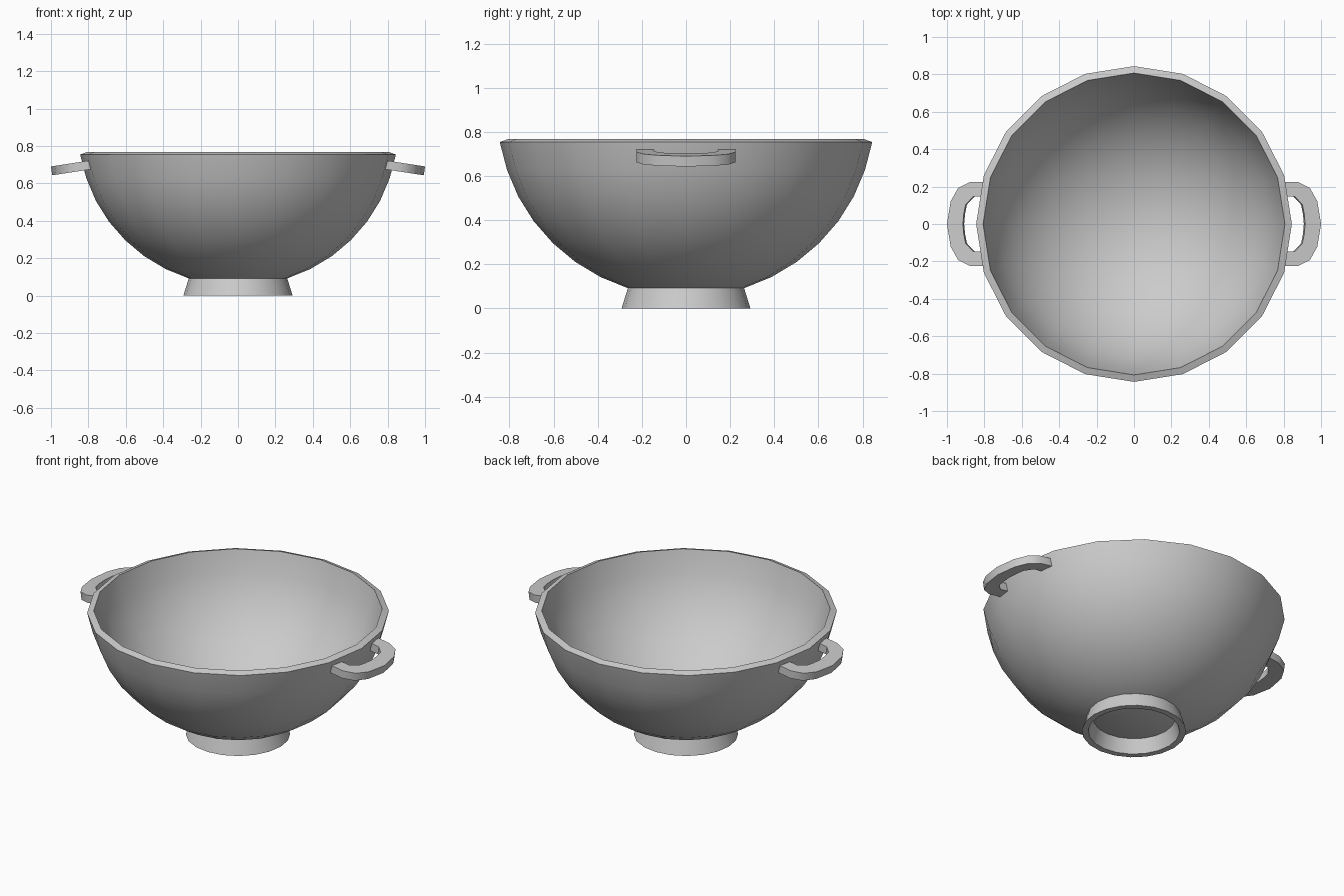
import bpy, bmesh
from math import sin, cos, pi, radians

if "Cube" in bpy.data.objects:
    bpy.data.objects.remove(bpy.data.objects["Cube"])

SIDES = 20


def finish(name, bm, smooth=True):
    bmesh.ops.recalc_face_normals(bm, faces=bm.faces[:])
    mesh = bpy.data.meshes.new(name)
    bm.to_mesh(mesh)
    bm.free()
    ob = bpy.data.objects.new(name, mesh)
    bpy.context.collection.objects.link(ob)
    if smooth:
        bpy.ops.object.select_all(action='DESELECT')
        ob.select_set(True)
        bpy.context.view_layer.objects.active = ob
        bpy.ops.object.shade_smooth_by_angle(angle=radians(35))
    return ob


def lathe(name, profile, closed=False):
    """Spin an (r, z) profile around z."""
    bm = bmesh.new()
    rings = []
    for r, z in profile:
        if r < 1e-6:
            rings.append([bm.verts.new((0, 0, z))] * SIDES)
        else:
            rings.append([bm.verts.new((r * cos(2 * pi * i / SIDES),
                                        r * sin(2 * pi * i / SIDES), z))
                          for i in range(SIDES)])
    pairs = list(zip(rings, rings[1:]))
    if closed:
        pairs.append((rings[-1], rings[0]))
    for a, b in pairs:
        for i in range(SIDES):
            j = (i + 1) % SIDES
            bm.faces.new(list(dict.fromkeys((a[i], a[j], b[j], b[i]))))
    return finish(name, bm)


# Bowl: part of a sphere in 9 degree steps, with wall thickness
R, H, CZ, T = 0.853, 0.835, 0.886, 0.038
angles = [radians(9 * k) for k in range(10)]
outer = [(R * sin(a), CZ - H * cos(a)) for a in angles]
inner = [((R - T) * sin(a), CZ - (H - T) * cos(a)) for a in angles]
inner[9] = (0.807, 0.767)   # slightly raised inner rim edge
outer, inner = outer[:9] + [(0.844, 0.754)], inner[:9] + [inner[9]]
lathe("bowl", outer + inner[::-1])

# Flared hollow foot ring
lathe("foot_ring", [(0.262, 0.096), (0.292, 0), (0.256, 0), (0.226, 0.096)], closed=True)

# Handles: flat curved loops, tilted down away from the bowl
half_out = [(0.79, 0.225), (0.875, 0.225), (0.94, 0.193), (0.98, 0.122)]
half_in = [(0.79, 0.146), (0.86, 0.146), (0.90, 0.104)]


def full(half, tip):
    return half + [(tip, 0)] + [(x, -y) for x, y in half[::-1]]


def handle(name, s):
    bm = bmesh.new()
    # match inner and outer paths point for point
    out_path = full(half_out, 1.0)
    in_path = full(half_in + [(0.91, 0.055)], 0.915)
    rows = []
    for (xo, yo), (xi, yi) in zip(out_path, in_path):
        row = []
        for x, y, low in ((xo, yo, 0), (xi, yi, 0), (xi, yi, 1), (xo, yo, 1)):
            z = 0.721 - 0.155 * (x - 0.8) - 0.047 * low
            row.append(bm.verts.new((s * (x - 0.007 * low), y, z)))
        rows.append(row)
    for a, b in zip(rows, rows[1:]):
        for i in range(4):
            j = (i + 1) % 4
            bm.faces.new((a[i], a[j], b[j], b[i]))
    bm.faces.new(rows[0])
    bm.faces.new(rows[-1])
    return finish(name, bm)


for side, s in (("right", 1), ("left", -1)):
    handle("handle_" + side, s)
